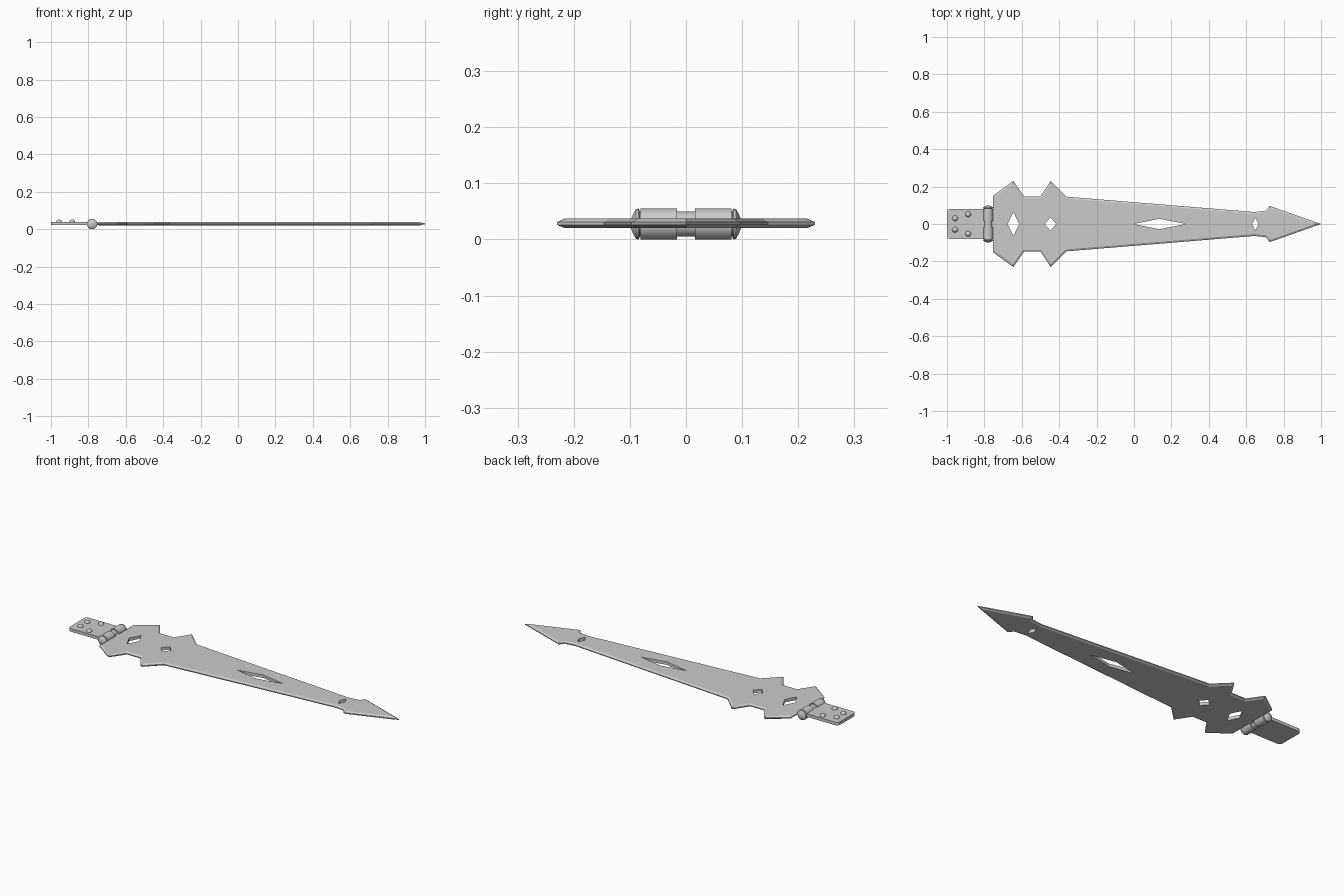
import bpy, bmesh, math
from mathutils import Matrix

if "Cube" in bpy.data.objects:
    bpy.data.objects.remove(bpy.data.objects["Cube"])

MID = 0.0285   # mid-height of the plates
BX, BZ = -0.78, 0.0275   # hinge axis


def finish(name, bm, smooth=False):
    bmesh.ops.recalc_face_normals(bm, faces=bm.faces)
    me = bpy.data.meshes.new(name)
    bm.to_mesh(me)
    bm.free()
    ob = bpy.data.objects.new(name, me)
    bpy.context.collection.objects.link(ob)
    bpy.ops.object.select_all(action='DESELECT')
    ob.select_set(True)
    bpy.context.view_layer.objects.active = ob
    if smooth:
        bpy.ops.object.shade_smooth_by_angle(angle=math.radians(35))
    return ob


def prism(bm, pts, z0, z1, chamfer=None):
    """Extrude an outline; optionally chamfer the rims by (inset, height)."""
    low = [bm.verts.new((x, y, z0)) for x, y in pts]
    high = [bm.verts.new((x, y, z1)) for x, y in pts]
    bottom, top = bm.faces.new(low[::-1]), bm.faces.new(high)
    n = len(pts)
    for i in range(n):
        j = (i + 1) % n
        bm.faces.new((low[i], low[j], high[j], high[i]))
    bmesh.ops.recalc_face_normals(bm, faces=bm.faces)
    if chamfer:
        bmesh.ops.inset_individual(bm, faces=[bottom, top], thickness=chamfer[0],
                                   depth=chamfer[1], use_even_offset=True)


def lathe_y(name, profile, seg=32):
    """Revolve (y, radius) points around the hinge axis."""
    bm = bmesh.new()
    rings = []
    for y, r in profile:
        rings.append([bm.verts.new((BX + r * math.cos(2 * math.pi * i / seg), y,
                                    BZ + r * math.sin(2 * math.pi * i / seg))) for i in range(seg)])
    for a, b in zip(rings, rings[1:]):
        for i in range(seg):
            j = (i + 1) % seg
            bm.faces.new((a[i], a[j], b[j], b[i]))
    bm.faces.new(rings[0])
    bm.faces.new(rings[-1])
    return finish(name, bm, True)


# Long strap: mirrored ornamental outline with chamfered rims
half = [(-0.755, 0.15), (-0.645, 0.23), (-0.588, 0.148), (-0.5, 0.148), (-0.446, 0.23),
        (-0.36, 0.146), (0.645, 0.064), (0.705, 0.071), (0.725, 0.097)]
outline = half + [(1.0, 0)] + [(x, -y) for x, y in reversed(half)]
bm = bmesh.new()
prism(bm, outline[::-1], MID - 0.0025, MID + 0.0025, (0.01, 0.006))
strap = finish("strap", bm)

# Diamond piercings
bm = bmesh.new()
for cx, hx, hy in [(-0.645, 0.032, 0.062), (-0.447, 0.031, 0.035),
                   (0.137, 0.142, 0.028), (0.648, 0.017, 0.034)]:
    prism(bm, [(cx - hx, 0), (cx, -hy), (cx + hx, 0), (cx, hy)], -0.1, 0.15)
cutter = finish("diamond_cutter", bm)
cutter.hide_render = True
bpy.context.view_layer.objects.active = strap
mod = strap.modifiers.new("piercings", 'BOOLEAN')
mod.operation, mod.solver, mod.object = 'DIFFERENCE', 'EXACT', cutter
bpy.ops.object.select_all(action='DESELECT')
strap.select_set(True)
bpy.ops.object.modifier_apply(modifier=mod.name)
bpy.data.objects.remove(cutter)

# Tongue joining the strap to the centre of the pin
bm = bmesh.new()
prism(bm, [(-0.78, -0.013), (-0.74, -0.013), (-0.74, 0.013), (-0.78, 0.013)], MID - 0.007, MID + 0.007)
finish("strap_tongue", bm)

# Small mounting leaf with rounded outer corners
R = 0.02
leaf = [(BX, -0.08), (BX, 0.08)]
for s, a0 in [(1, 90), (-1, 180)]:
    for k in range(5):
        a = math.radians(a0 + 22.5 * k)
        leaf.append((-1.0 + R + R * math.cos(a), s * (0.08 - R) + R * math.sin(a)))
bm = bmesh.new()
prism(bm, leaf, 0.022, 0.039)
finish("mounting_leaf", bm)

# Domed rivets on the leaf
bm = bmesh.new()
for x, y in [(-0.957, 0.03), (-0.887, 0.052)]:
    for s in (1, -1):
        bmesh.ops.create_uvsphere(bm, u_segments=20, v_segments=12, radius=0.0155,
                                  matrix=Matrix.Translation((x, s * y, 0.037)) @ Matrix.Diagonal((1, 1, 0.95, 1)))
finish("rivets", bm, True)

# Barrel knuckles, end caps and pin
for s, side in [(1, "back"), (-1, "front")]:
    lathe_y("knuckle_" + side, [(s * 0.016, 0.0275), (s * 0.081, 0.0275)])
    lathe_y("end_cap_" + side, [(s * 0.083, 0.025), (s * 0.085, 0.0275), (s * 0.089, 0.0265),
                                (s * 0.094, 0.018), (s * 0.098, 0.008)])
lathe_y("pin", [(-0.084, 0.022), (0.084, 0.022)])
